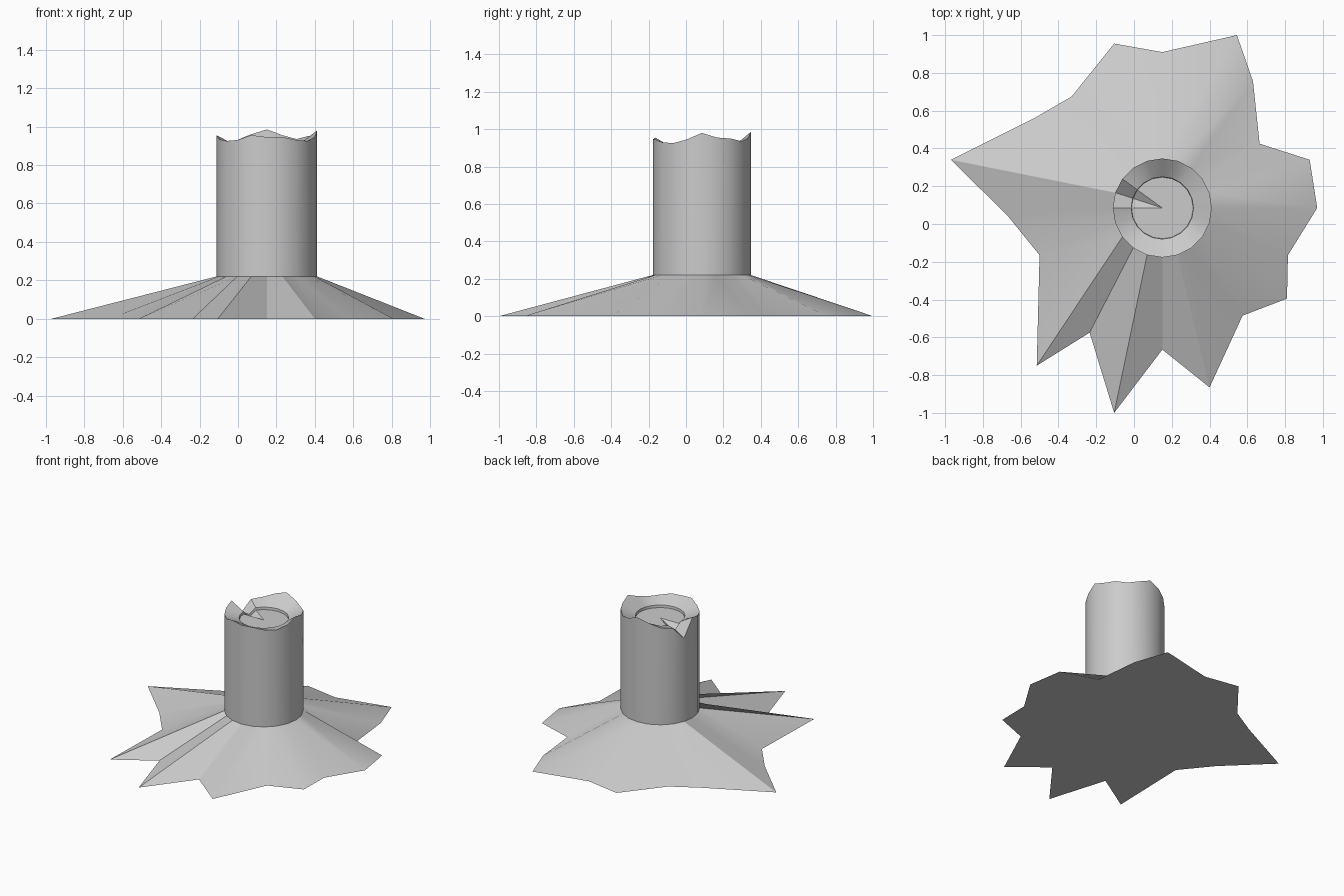
import bpy, bmesh
from math import cos, sin, pi

if "Cube" in bpy.data.objects:
    bpy.data.objects.remove(bpy.data.objects["Cube"])

CX, CY, N = 0.15, 0.085, 20

# root outline on the ground, counter-clockwise from +x
tips = [(.97, .085), (.93, .34), (.665, .425), (.63, .755), (.545, 1.0),
        (.15, .91), (-.105, .955), (-.33, .675), (-.52, .565), (-.97, .34),
        (-.67, .045), (-.5, -.165), (-.515, -.75), (-.235, -.575), (-.105, -1.0),
        (.15, -.665), (.4, -.865), (.575, -.485), (.81, -.395), (.815, -.165)]
# ragged rim heights in the same order, with a split at the left
rim_z = [.98, .955, .95, .935, .955, .985, .96, .93, .92, .83,
         .955, .935, .925, .93, .955, .945, .945, .93, .925, .945]

bm = bmesh.new()


def ring(r, heights):
    return [bm.verts.new((CX + r * cos(2 * pi * i / N),
                          CY + r * sin(2 * pi * i / N), z))
            for i, z in enumerate(heights)]


def bridge(a, b):
    for i in range(N):
        j = (i + 1) % N
        bm.faces.new((a[i], a[j], b[j], b[i]))


# splayed roots and trunk
ground = [bm.verts.new((x, y, 0)) for x, y in tips]
collar = ring(.262, [.22] * N)
rim = ring(.262, rim_z)
# hollow top: sloping inside, small step, heartwood disc
lip = [.9] * N
lip[9] = .86
floor = [z - .018 for z in lip]
ledge = ring(.165, lip)
step = ring(.163, floor)
for a, b in ((ground, collar), (collar, rim), (rim, ledge), (ledge, step)):
    bridge(a, b)
mid = bm.verts.new((CX, CY, .882))
for i in range(N):
    bm.faces.new((step[i], step[(i + 1) % N], mid))
# flat underside
bm.faces.new(ground[::-1])
bmesh.ops.recalc_face_normals(bm, faces=bm.faces)

mesh = bpy.data.meshes.new("tree_stump")
bm.to_mesh(mesh)
bm.free()
stump = bpy.data.objects.new("tree_stump", mesh)
bpy.context.collection.objects.link(stump)
bpy.context.view_layer.objects.active = stump
stump.select_set(True)
bpy.ops.object.shade_smooth_by_angle(angle=pi / 6)
